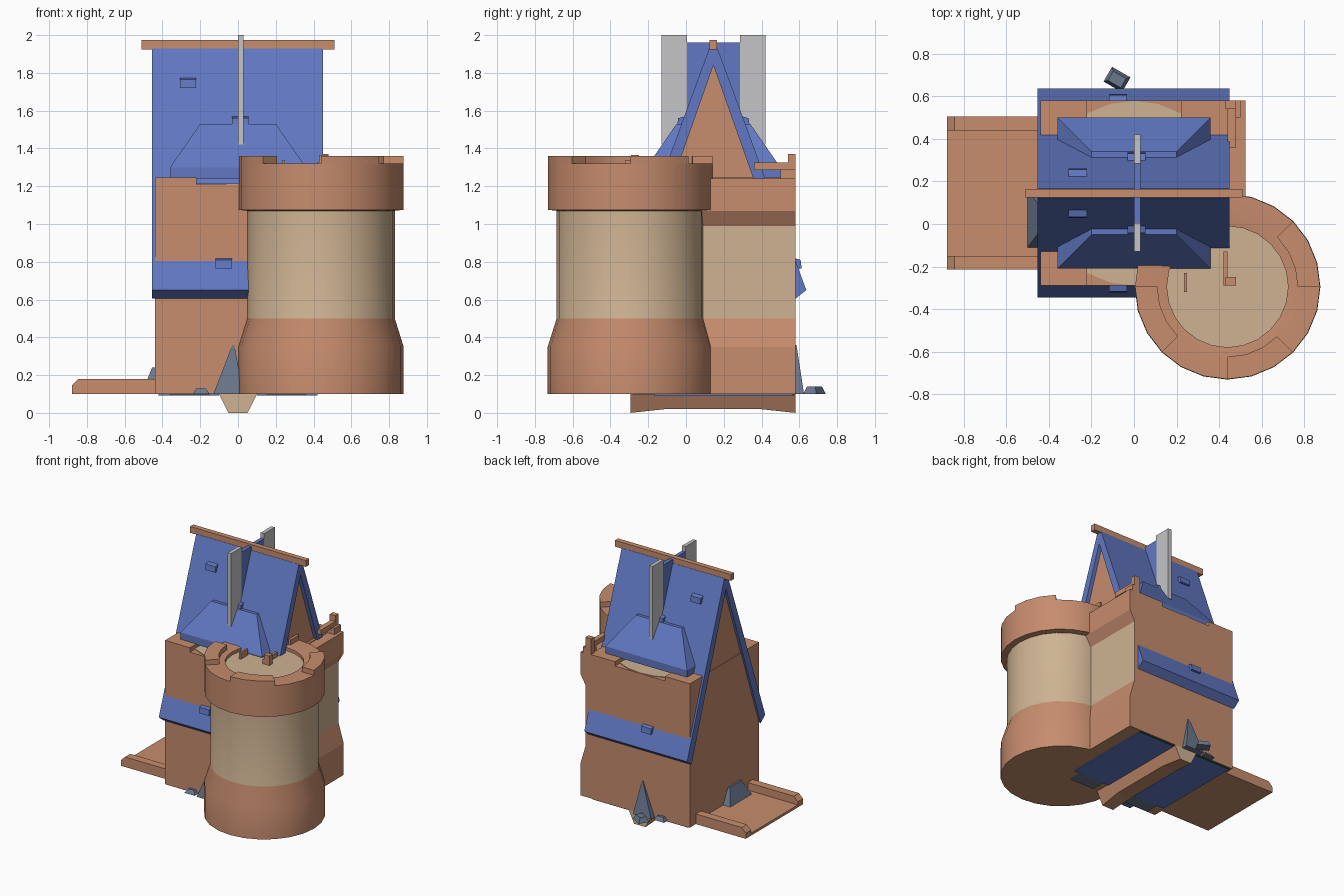
import bpy, bmesh, math
from mathutils import Vector, Matrix

if "Cube" in bpy.data.objects:
    bpy.data.objects.remove(bpy.data.objects["Cube"])


def material(name, rgb):
    m = bpy.data.materials.new(name)
    m.diffuse_color = (*rgb, 1)
    m.use_nodes = True
    m.node_tree.nodes["Principled BSDF"].inputs["Base Color"].default_value = m.diffuse_color
    return m


BROWN = material("brown stone", (0.57, 0.264, 0.155))
TAN = material("tan plaster", (0.62, 0.45, 0.29))
BLUE = material("blue roof", (0.119, 0.187, 0.54))
GREY = material("light grey", (0.56, 0.56, 0.58))
SLATE = material("slate rock", (0.147, 0.187, 0.274))
GREEN = material("dark green", (0.03, 0.09, 0.05))
MID = 0.145  # y of the ridge, used for front/back mirroring


def finish(name, bm, mats, rule=None):
    bmesh.ops.recalc_face_normals(bm, faces=bm.faces[:])
    bm.normal_update()
    if rule:
        for f in bm.faces:
            f.material_index = rule(f.calc_center_median(), f.normal)
    me = bpy.data.meshes.new(name)
    bm.to_mesh(me)
    bm.free()
    for m in mats:
        me.materials.append(m)
    ob = bpy.data.objects.new(name, me)
    bpy.context.collection.objects.link(ob)
    return ob


def box(name, x, y, z, mat):
    bm = bmesh.new()
    bmesh.ops.create_cube(bm, size=1)
    for v in bm.verts:
        v.co = [(r[0] + r[1]) / 2 + c * (r[1] - r[0]) for r, c in zip((x, y, z), v.co)]
    return finish(name, bm, [mat])


def prism(name, pts, axis, a, b, mats, rule=None):
    """Extrude a profile: (y,z) along x, or (x,z) along y."""
    bm = bmesh.new()
    make = (lambda p, t: (t, *p)) if axis == "x" else (lambda p, t: (p[0], t, p[1]))
    f = bm.faces.new([bm.verts.new(make(p, a)) for p in pts])
    new = bmesh.ops.extrude_face_region(bm, geom=[f])["geom"]
    d = Vector((b - a, 0, 0) if axis == "x" else (0, b - a, 0))
    bmesh.ops.translate(bm, verts=[v for v in new if isinstance(v, bmesh.types.BMVert)], vec=d)
    return finish(name, bm, mats, rule)


def frustum(name, low, high, mats):
    """Solid between two horizontal rectangles (x0,x1,y0,y1,z)."""
    bm = bmesh.new()
    for x0, x1, y0, y1, z in (low, high):
        for p in ((x0, y0), (x1, y0), (x1, y1), (x0, y1)):
            bm.verts.new((*p, z))
    bmesh.ops.convex_hull(bm, input=bm.verts[:])
    return finish(name, bm, mats)


def lathe(name, prof, center, mats, rule=None, steps=24, a0=0, a1=360, closed=False):
    bm = bmesh.new()
    vs = [bm.verts.new((r, 0, z)) for r, z in prof]
    es = [bm.edges.new(p) for p in zip(vs, vs[1:])]
    if closed:
        es.append(bm.edges.new((vs[-1], vs[0])))
    bmesh.ops.rotate(bm, verts=vs, cent=(0, 0, 0), matrix=Matrix.Rotation(math.radians(a0), 3, "Z"))
    bmesh.ops.spin(bm, geom=vs + es, cent=(0, 0, 0), axis=(0, 0, 1),
                   angle=math.radians(a1 - a0), steps=steps)
    bmesh.ops.remove_doubles(bm, verts=bm.verts[:], dist=1e-4)
    if closed:
        bmesh.ops.holes_fill(bm, edges=bm.edges[:])
    bmesh.ops.translate(bm, verts=bm.verts[:], vec=(*center, 0))
    ob = finish(name, bm, mats, rule)
    bpy.context.view_layer.objects.active = ob
    ob.select_set(True)
    bpy.ops.object.shade_smooth_by_angle(angle=math.radians(25))
    ob.select_set(False)
    return ob


# Round corner tower with flared base, tan shaft and recessed tan floor
TC = (0.44, -0.295)
lathe("round_tower",
      [(0, 0.1), (0.437, 0.1), (0.437, 0.35), (0.39, 0.5), (0.39, 1.07), (0.435, 1.075),
       (0.435, 1.32), (0.33, 1.32), (0.285, 1.315), (0.285, 1.29), (0, 1.29)], TC, [BROWN, TAN],
      lambda c, n: int(0.5 < c.z < 1.07 or (c.z > 1.28 and c.z < 1.295)))
for a in (0, 90, 180, 270):
    lathe("merlon", [(0.33, 1.315), (0.435, 1.315), (0.435, 1.36), (0.33, 1.36)], TC,
          [BROWN], steps=3, a0=a, a1=a + 45, closed=True)
box("tower_post", (0.43, 0.48), (-0.29, -0.25), (1.28, 1.365), BROWN)
box("tower_post_rail", (0.42, 0.44), (-0.29, -0.13), (1.28, 1.325), BROWN)
box("tower_thin_post", (0.235, 0.25), (-0.32, -0.23), (1.28, 1.34), BROWN)

# Main block, raised corner slabs and round floor
box("main_block", (-0.44, 0.44), (-0.29, 0.58), (0.1, 1.21), BROWN)
for x in ((-0.44, -0.22), (0.22, 0.44)):
    box("corner_slab", x, (-0.29, 0.58), (1.2, 1.245), BROWN)
lathe("platform_floor", [(0, 1.2), (0.435, 1.2), (0.435, 1.215), (0, 1.215)], (0, MID), [TAN])

# Right wing wall with the same flared outline as the tower
prism("right_wall", [(0.4, 0.1), (0.525, 0.1), (0.525, 0.35), (0.48, 0.5), (0.48, 0.99),
                     (0.525, 1.07), (0.525, 1.24), (0.4, 1.24)], "y", -0.29, 0.58, [BROWN, TAN],
      lambda c, n: int(n.x > 0.95 and 0.5 < c.z < 0.99))
box("parapet_rail", (0.44, 0.48), (0.36, 0.58), (1.285, 1.325), BROWN)
box("parapet_step", (0.44, 0.5), (0.5, 0.58), (1.24, 1.29), BROWN)
box("parapet_post", (0.43, 0.48), (0.54, 0.58), (1.2, 1.37), BROWN)

# Steep roof slopes that cut through the block, gable and ridge beam
S = 0.367
for s in (-1, 1):
    P = [(0, 1.93), (0.022, 1.93), (0.022 + S * 1.28, 0.65), (0.435, 0.605), (0, 1.84)]
    prism("roof_slope", [(MID + s * y, z) for y, z in P], "x", -0.455, 0.45, [BLUE])
prism("gable_wall", [(MID, 1.88), (MID + 0.25, 1.2), (MID - 0.25, 1.2)], "x", -0.435, 0.42, [BROWN])
box("ridge_beam", (-0.51, 0.51), (MID - 0.02, MID + 0.02), (1.925, 1.975), BROWN)


def sym(y0, y1, s):
    """Mirror a front y range to the back when s is -1."""
    return (y0, y1) if s > 0 else (2 * MID - y1, 2 * MID - y0)


for s in (1, -1):
    # Hipped skirt roofs
    y = sym(-0.21, MID, s)
    box("skirt_edge", (-0.36, 0.36), y, (1.24, 1.3), BLUE)
    frustum("skirt_roof", (-0.36, 0.36, *y, 1.3), (-0.2, 0.2, *sym(-0.05, MID, s), 1.53), [BLUE])
    # Upright grey vanes
    box("grey_vane", (0, 0.03), sym(-0.13, 0.005, s), (1.42, 2.0), GREY)
    # Loose raised shingles
    for x, z in ((-0.265, 1.72), (0.012, 1.515), (-0.075, 0.765)):
        y = MID - 0.022 - S * (1.93 - z)
        pts = [(y - 0.018, z), (y - 0.012, z + 0.045), (y + 0.04, z + 0.06), (y + 0.04, z)]
        prism("shingle", [(p if s > 0 else 2 * MID - p, q) for p, q in pts], "x",
              x - 0.043, x + 0.043, [BLUE])
    # Rock spikes and pebbles against the walls
    frustum("rock_spike", (-0.13, 0.03, *sym(-0.335, -0.28, s), 0.1),
            (-0.03, -0.02, *sym(-0.295, -0.285, s), 0.36), [SLATE])
    frustum("pebble", (-0.24, -0.15, *sym(-0.33, -0.27, s), 0.1),
            (-0.22, -0.17, *sym(-0.31, -0.28, s), 0.13), [SLATE])
    # Ramp curbs with chamfered ends
    prism("ramp_curb", [(-0.88, 0.1), (-0.88, 0.145), (-0.845, 0.18), (-0.43, 0.18), (-0.43, 0.1)],
          "y", *sym(-0.215, -0.15, s), [BROWN])
box("vane_center", (0, 0.03), (0, 2 * MID), (1.5, 1.96), BLUE)

# Loose stone behind, turned
stone = frustum("back_stone", (-0.05, 0.05, -0.04, 0.04, 0.1), (-0.035, 0.035, -0.025, 0.025, 0.14), [SLATE])
stone.rotation_euler.z = math.radians(-30)
stone.location = (-0.08, 0.68, 0)
stone.location.z = 0

# Ramp and rock at the left wall
box("ramp_slab", (-0.88, -0.43), (-0.2, 0.49), (0.1, 0.12), BROWN)
frustum("left_rock", (-0.51, -0.43, -0.12, 0.17, 0.1), (-0.455, -0.43, -0.05, 0.1, 0.24), [SLATE])

# Keel below, hollowed slightly along its length, with tan ends
bm = bmesh.new()
rings = []
for y, z, w in ((-0.295, 0, 0.05), (-0.11, 0.02, 0.06), (0.395, 0.02, 0.06), (0.58, 0, 0.05)):
    rings.append([bm.verts.new(p) for p in ((-0.1, y, 0.1), (-w, y, z), (w, y, z), (0.1, y, 0.1))])
for a, b in zip(rings, rings[1:]):
    for i in range(4):
        j = (i + 1) % 4
        bm.faces.new((a[i], a[j], b[j], b[i]))
bm.faces.new(rings[0])
bm.faces.new(rings[-1])
finish("keel", bm, [BROWN, TAN], lambda c, n: int(abs(n.y) > 0.9))

# Coloured plates on the underside
for s in (-1, 1):
    x = sorted((s * 0.1, s * 0.42))
    box("under_panel", x, (-0.17, 0.56), (0.093, 0.1), BLUE)
    box("under_slate", sorted((s * 0.15, s * 0.36)), (-0.28, -0.17), (0.094, 0.1), SLATE)
    box("under_trim", x, (0.56, 0.575), (0.093, 0.1), GREEN)
